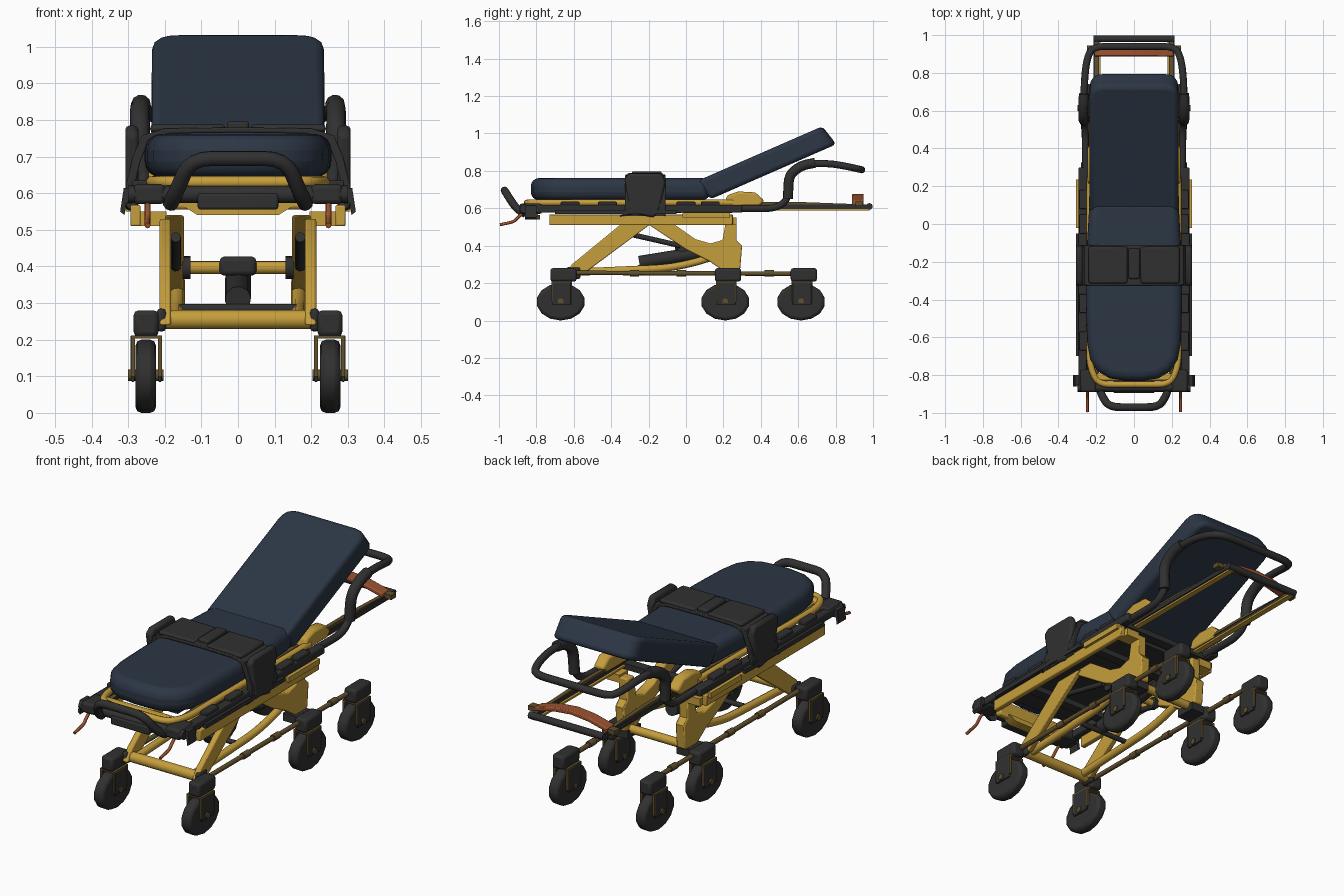
import bpy, bmesh, math
from mathutils import Vector, Matrix

if "Cube" in bpy.data.objects:
    bpy.data.objects.remove(bpy.data.objects["Cube"])

def mat(name, c):
    m = bpy.data.materials.new(name)
    m.diffuse_color = (*c, 1)
    m.use_nodes = True
    m.node_tree.nodes["Principled BSDF"].inputs["Base Color"].default_value = m.diffuse_color
    return m

NAVY = mat("navy vinyl", (0.025, 0.037, 0.059))
YEL = mat("yellow paint", (0.56, 0.34, 0.045))
BLK = mat("black plastic", (0.03, 0.03, 0.03))
BRN = mat("dark bronze", (0.12, 0.08, 0.026))
ORG = mat("orange lever", (0.33, 0.085, 0.03))

def finish(bm, name, m, bevel=0, seg=2, angle=40):
    bmesh.ops.recalc_face_normals(bm, faces=bm.faces)
    me = bpy.data.meshes.new(name)
    bm.to_mesh(me)
    bm.free()
    ob = bpy.data.objects.new(name, me)
    bpy.context.collection.objects.link(ob)
    me.materials.append(m)
    if bevel:
        b = ob.modifiers.new("bevel", 'BEVEL')
        b.width, b.segments, b.limit_method, b.angle_limit = bevel, seg, 'ANGLE', math.radians(50)
    bpy.ops.object.select_all(action='DESELECT')
    ob.select_set(True)
    bpy.context.view_layer.objects.active = ob
    bpy.ops.object.shade_smooth_by_angle(angle=math.radians(angle))
    return ob

def prism(name, pts, axis, lo, hi, m, bevel=0, seg=2, angle=40):
    """Extrude a 2D outline along the axis: 'x' (y,z), 'y' (x,z) or 'z' (x,y)."""
    i = 'xyz'.index(axis)
    def at(p, h):
        c = list(p)
        c.insert(i, h)
        return c
    bm = bmesh.new()
    f = bm.faces.new([bm.verts.new(at(p, lo)) for p in pts])
    r = bmesh.ops.extrude_face_region(bm, geom=[f])
    d = Vector(at((0, 0), hi - lo))
    bmesh.ops.translate(bm, vec=d, verts=[v for v in r['geom'] if isinstance(v, bmesh.types.BMVert)])
    if not any(len(e.link_faces) == 1 for e in bm.edges):
        return finish(bm, name, m, bevel, seg, angle)
    bmesh.ops.holes_fill(bm, edges=bm.edges)
    return finish(bm, name, m, bevel, seg, angle)

def box(name, x, y, z, m, bevel=0.0):
    return prism(name, [(x[0], y[0]), (x[1], y[0]), (x[1], y[1]), (x[0], y[1])], 'z', z[0], z[1], m, bevel)

def round_path(pts, r, n=4):
    """Replace the corners of a path with quadratic arcs."""
    pts = [Vector(p) for p in pts]
    out = [pts[0]]
    for q, p, w in zip(pts, pts[1:], pts[2:]):
        a, b = q - p, w - p
        a = p + a.normalized() * min(r, a.length * .45)
        b = p + b.normalized() * min(r, b.length * .45)
        for k in range(n + 1):
            t = k / n
            out.append(a * (1 - t) ** 2 + p * 2 * t * (1 - t) + b * t * t)
    return out + [pts[-1]]

def tube(name, pts, r, m, bend=0.0, sides=10):
    """Sweep a ring along a path."""
    pts = round_path(pts, bend) if bend else [Vector(p) for p in pts]
    bm = bmesh.new()
    rings, nrm = [], None
    for i, p in enumerate(pts):
        t = (pts[min(i + 1, len(pts) - 1)] - pts[max(i - 1, 0)]).normalized()
        nrm = t.orthogonal() if nrm is None else nrm - t * nrm.dot(t)
        nrm.normalize()
        bi = t.cross(nrm)
        rings.append([bm.verts.new(p + (nrm * math.cos(a) + bi * math.sin(a)) * r)
                      for a in [2 * math.pi * k / sides for k in range(sides)]])
    for a, b in zip(rings, rings[1:]):
        for k in range(sides):
            bm.faces.new((a[k], a[(k + 1) % sides], b[(k + 1) % sides], b[k]))
    bm.faces.new(rings[0])
    bm.faces.new(rings[-1])
    return finish(bm, name, m, angle=50)

def sx(s, a, b):
    return sorted((s * a, s * b))

def flip(s, pts):
    return [(s * x, z) for x, z in pts]

# Mattress: flat seat with rounded foot end, and tilted backrest with a slanted end
foot = round_path([(-.235, .13), (-.26, -.3), (-.24, -.83), (.24, -.83), (.26, -.3), (.235, .13)], .2)
prism("seat_mattress", [tuple(p) for p in foot], 'z', .643, .762, NAVY, .045, 4, 60)
back = round_path([(-.237, .0), (-.235, .735), (.235, .735), (.237, .0)], .075)
ob = prism("backrest_mattress", [tuple(p) for p in back], 'z', 0, .118, NAVY, .022, 3, 50)
ob.data.transform(Matrix.Shear('XY', 4, (0, -.25)))
ob.data.transform(Matrix.Translation((0, .13, .648)) @ Matrix.Rotation(math.radians(23.6), 4, 'X'))

# Belt draped over the mattress, with pads and buckle
half = [(.297, .56), (.307, .62), (.287, .70), (.262, .758), (.2, .777), (0, .78)]
outer = half + [(-x, z) for x, z in half[-2::-1]]
inner = [(x * .93, z - .014) for x, z in outer[::-1]]
prism("belt_strap", outer + inner, 'y', -.325, -.11, BLK, .004)
box("belt_buckle", (-.03, .03), (-.29, -.13), (.77, .797), BLK, .008)
for s in (-1, 1):
    box("belt_pad", sx(s, .035, .24), (-.315, -.12), (.765, .788), BLK, .01)
    prism("belt_side_pad", [(-.36, .555), (-.3, .60), (-.33, .76), (-.3, .785), (-.13, .785), (-.11, .74),
          (-.14, .6), (-.17, .55), (-.27, .57)], 'x', *sx(s, .272, .308), BLK, .012)

# Upper frame: yellow hoop under the mattress and cross pieces
tube("upper_hoop", [(-.235, .25, .63), (-.235, -.75, .63), (-.19, -.85, .63), (.19, -.85, .63),
     (.235, -.75, .63), (.235, .25, .63)], .017, YEL, .06)
for y in (-.55, -.05, .22):
    box("frame_crossbar", (-.27, .27), (y - .025, y + .025), (.575, .605), BLK)
box("front_yellow_beam", (-.2, .2), (-.83, -.79), (.555, .64), YEL, .01)
prism("front_lower_skirt", [(-.15, .565), (-.11, .54), (.11, .54), (.15, .565)], 'y', -.83, -.78, YEL)
box("backrest_support_plate", (-.17, .17), (-.74, .1), (.625, .645), BLK)

for s in (-1, 1):
    # Side rails
    box("yellow_side_rail", sx(s, .266, .294), (-.73, .25), (.51, .568), YEL, .005)
    box("yellow_rail_edge", sx(s, .285, .308), (-.02, .235), (.55, .578), YEL)
    box("black_side_rail", sx(s, .25, .293), (-.86, .3), (.577, .618), BLK, .006)
    box("rail_track", sx(s, .29, .308), (-.7, -.05), (.57, .592), BLK)
    for y in (-.62, -.42, 0, .13):
        box("rail_clip", sx(s, .24, .29), (y - .05, y + .05), (.615, .635), BLK, .004)
    # Long inner rails running to the head end
    box("inner_rail", sx(s, .19, .214), (-.8, .98), (.597, .62), BLK)
    prism("inner_rail_cap", [(-.8, .62), (.3, .634), (.6, .634), (.97, .62)], 'x', *sx(s, .186, .207), BRN)
    box("inner_rail_underside", sx(s, .178, .207), (.1, .98), (.588, .598), YEL)
    # Hinge housings beside the backrest
    prism("hinge_housing", [(.2, .61), (.22, .67), (.28, .69), (.37, .685), (.42, .64), (.39, .61)],
          'x', *sx(s, .185, .245), YEL, .012)
    # Front corner grips and release levers
    box("front_corner_block", sx(s, .2, .285), (-.89, -.77), (.57, .625), BLK, .012)
    prism("corner_flap", flip(s, [(.28, .575), (.29, .615), (.312, .615), (.322, .55), (.31, .54), (.305, .575)]),
          'y', -.86, -.8, BLK)
    tube("release_lever", [(s * .247, -.86, .585), (s * .247, -.9, .55), (s * .247, -.92, .528),
         (s * .247, -.995, .512)], .008, ORG, .02, 8)
    # Side grips of the head handle
    tube("head_handle_grip", [(s * .262, .545, .65), (s * .268, .55, .78), (s * .268, .62, .83),
         (s * .265, .69, .843)], .027, BLK, .05)
    box("leg_yellow_hanger", sx(s, .195, .27), (.2, .27), (.51, .55), YEL)

# Foot and head handles
tube("foot_crossbar", [(-.3, -.865, .597), (.3, -.865, .597)], .024, BLK)
box("foot_latch_plate", (-.11, .11), (-.895, -.83), (.555, .6), BLK, .008)
tube("foot_handle", [(-.185, -.86, .57), (-.17, -.91, .60), (-.13, -.97, .695), (.13, -.97, .695),
     (.17, -.91, .60), (.185, -.86, .57)], .021, BLK, .06)
L = [(.255, .22, .60), (.258, .48, .598), (.26, .55, .65), (.265, .55, .78), (.266, .63, .838), (.262, .77, .84),
     (.25, .87, .822), (.22, .94, .806)]
tube("head_handle", [(-x, y, z) for x, y, z in L] + L[::-1], .019, BLK, .07)
tube("head_end_bar", [(-.215, .98, .61), (.215, .98, .61)], .018, BLK)
# Arched release lever across the head end
arch = [(-.21, .64), (-.1, .667), (0, .677), (.1, .667), (.21, .64)]
prism("head_release_handle", arch + [(x, z - .022) for x, z in arch[::-1]], 'y', .888, .95, ORG, .005)
for s in (-1, 1):
    box("head_handle_mount", sx(s, .19, .25), (.905, .945), (.612, .636), BRN)

# Folding legs
for s in (-1, 1):
    prism("outer_leg", [(-.65, .24), (-.56, .24), (-.17, .53), (-.33, .53), (-.61, .30)], 'x',
          *sx(s, .183, .214), YEL, .006)
    prism("inner_leg", [(-.24, .54), (-.1, .54), (.05, .435), (.13, .412), (.195, .43), (.215, .54), (.27, .54),
          (.27, .43), (.3, .4), (.29, .275), (.2, .265), (.12, .32), (0, .38)], 'x', *sx(s, .148, .2), YEL, .006)
    tube("lower_arm", [(s * .165, -.6, .258), (s * .165, -.1, .28), (s * .165, .05, .31), (s * .165, .2, .36)],
         .02, YEL, .08)
    tube("pivot_pad", [(s * .13, -.02, .397), (s * .152, -.02, .397)], .032, BLK)
    # Slim strut between the legs
    tube("upper_gas_strut", [(s * .17, -.38, .48), (s * .17, -.03, .40)], .014, BLK)
    box("base_bar_cap", sx(s, .197, .222), (-.64, -.565), (.222, .285), BLK, .01)
    # Base rod with collars
    tube("base_rod", [(s * .235, -.62, .255), (s * .235, .6, .25)], .012, BRN)
    for y in (-.3, -.05, .42):
        tube("rod_collar", [(s * .235, y, .253), (s * .235, y + .05, .253)], .017, BRN)
    box("axle_bracket", sx(s, .14, .26), (.17, .28), (.235, .275), BLK)
    # Castors: housing, fork, axle and tyre
    for y in (-.67, .21, .615):
        box("castor_housing", sx(s, .217, .285), (y - .055, y + .085), (.208, .28), BLK, .013)
        box("fork_crown", sx(s, .208, .292), (y - .05, y + .06), (.203, .212), BRN)
        for x in (.213, .287):
            box("castor_fork", sx(s, x - .005, x + .005), (y - .045, y + .055), (.085, .21), BLK, .003)
            box("fork_edge", sx(s, x - .006, x + .006), (y + .055, y + .061), (.1, .21), BRN)
            box("fork_front_edge", sx(s, x - .005, x + .005), (y - .05, y - .045), (.1, .21), BRN)
        tube("castor_axle", [(s * .203, y, .103), (s * .3, y, .103)], .016, BRN)
        rim = [(y + .13 * math.cos(a), .1 + .1 * math.sin(a)) for a in [2 * math.pi * (k + .5) / 14 for k in range(14)]]
        prism("castor_tyre", rim, 'x', *sx(s, .224, .28), BLK, .016, 2, 50)

# Base cross members, pivot tube and lift cylinder
tube("front_base_bar", [(-.2, -.605, .255), (.2, -.605, .255)], .027, YEL, sides=12)
tube("rear_base_bar", [(-.2, .24, .272), (.2, .24, .272)], .022, YEL)
tube("pivot_tube", [(-.15, -.02, .397), (.15, -.02, .397)], .018, YEL)
tube("lift_cylinder", [(0, -.25, .31), (0, .12, .37)], .036, BLK)
box("lift_head", (-.05, .05), (-.06, .03), (.375, .427), BLK, .012)
tube("lower_cross_bar", [(-.16, -.25, .285), (.16, -.25, .285)], .013, BLK)
